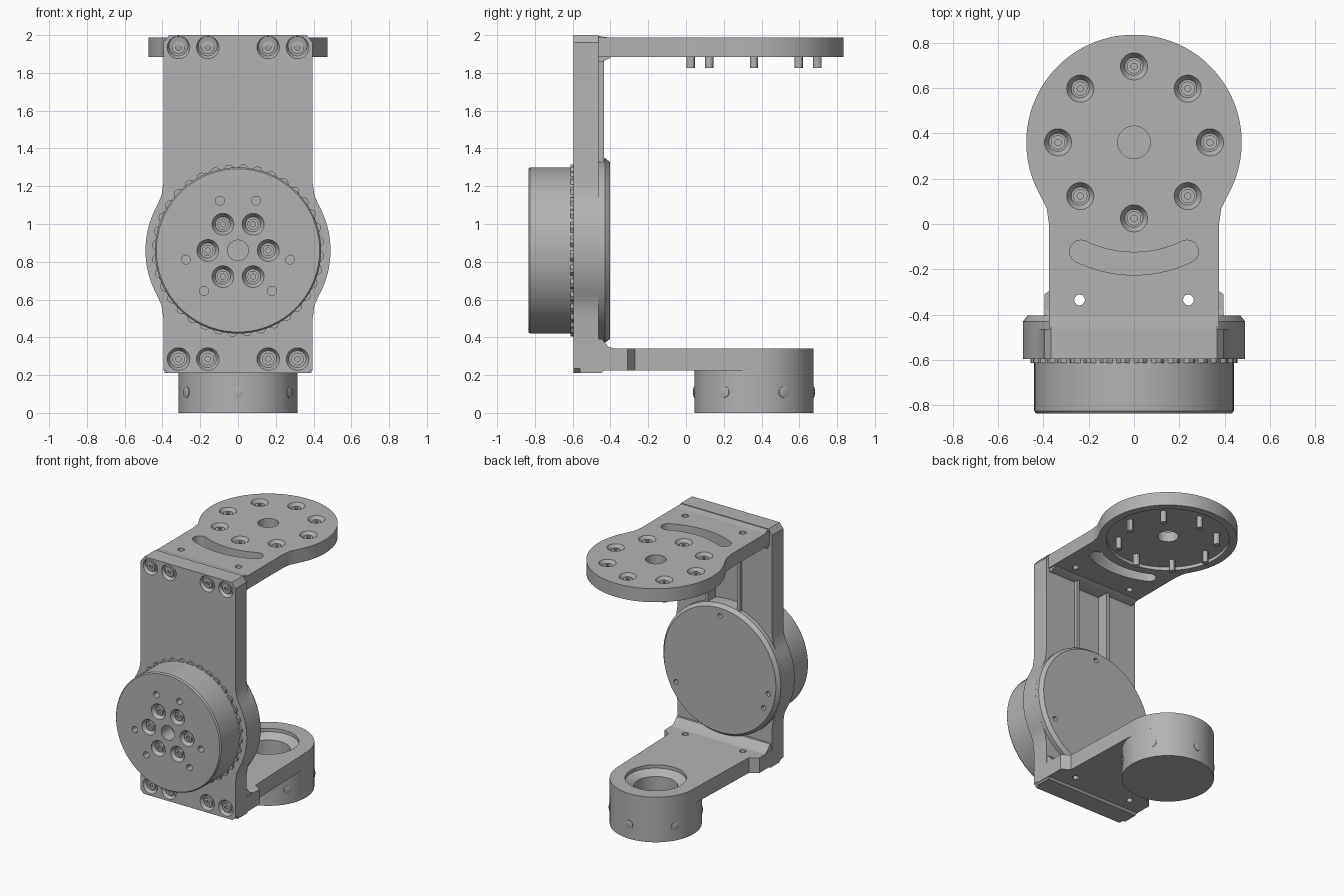
import bpy, bmesh
from math import sin, cos, radians, pi
from mathutils import Vector

if "Cube" in bpy.data.objects:
    bpy.data.objects.remove(bpy.data.objects["Cube"], do_unlink=True)

grey = bpy.data.materials.new("Satin grey")
grey.use_nodes = True
COLOUR = (0.45, 0.45, 0.45, 1)
grey.diffuse_color = COLOUR
grey.node_tree.nodes["Principled BSDF"].inputs["Base Color"].default_value = COLOUR
parts = []


def place(axis, a, b, h):
    """Profile coordinates a, b and height h along the given axis."""
    return Vector({"X": (h, a, b), "Y": (a, h, b), "Z": (a, b, h)}[axis])


def loft(bm, rings):
    """Closed solid through a list of equal point rings."""
    loops = [[bm.verts.new(p) for p in ring] for ring in rings]
    n = len(loops[0])
    for low, high in zip(loops, loops[1:]):
        for i in range(n):
            j = (i + 1) % n
            bm.faces.new((low[i], low[j], high[j], high[i]))
    bm.faces.new(loops[0][::-1])
    bm.faces.new(loops[-1])


def lathe(bm, axis, centre, profile, n=24):
    """Solid of revolution; profile is a list of (radius, height)."""
    loft(bm, [[place(axis, centre[0] + r * cos(2 * pi * i / n),
                     centre[1] + r * sin(2 * pi * i / n), h) for i in range(n)]
              for r, h in profile])


def prism(bm, axis, outline, lo, hi):
    loft(bm, [[place(axis, a, b, h) for a, b in outline] for h in (lo, hi)])


def finish(bm, name, keep=True):
    bmesh.ops.recalc_face_normals(bm, faces=bm.faces)
    mesh = bpy.data.meshes.new(name)
    bm.to_mesh(mesh)
    bm.free()
    ob = bpy.data.objects.new(name, mesh)
    bpy.context.collection.objects.link(ob)
    mesh.materials.append(grey)
    if keep:
        parts.append(ob)
    return ob


def turned(name, axis, centres, profile, n=24, keep=True):
    bm = bmesh.new()
    for c in centres:
        lathe(bm, axis, c, profile, n)
    return finish(bm, name, keep)


def extruded(name, axis, outline, lo, hi, keep=True):
    bm = bmesh.new()
    prism(bm, axis, outline, lo, hi)
    return finish(bm, name, keep)


def cut(target, cutter):
    cutter.hide_render = True
    mod = target.modifiers.new("Cut", "BOOLEAN")
    mod.operation, mod.solver, mod.object = "DIFFERENCE", "EXACT", cutter
    bpy.context.view_layer.objects.active = target
    bpy.ops.object.modifier_apply(modifier=mod.name)
    bpy.data.objects.remove(cutter, do_unlink=True)


def holes(target, axis, centres, profile, n=24):
    cut(target, turned("hole_cutter", axis, centres, profile, n, keep=False))


def arc(cx, cy, r, start, end, steps):
    return [(cx + r * cos(radians(start + (end - start) * i / steps)),
             cy + r * sin(radians(start + (end - start) * i / steps)))
            for i in range(steps + 1)]


def circle_points(centre, r, angles):
    return [arc(*centre, r, a, a, 1)[0] for a in angles]


def mirror(right):
    """Close a right-hand outline with its mirror image."""
    return right + [(-a, b) for a, b in reversed(right)]


HUB = (0, 0.86)
AXLE = (0, 0.36)

# Upright plate with rounded bulge around the motor
side = [(0.37, 0.21), (0.395, 0.235), (0.395, 0.50), (0.405, 0.57)]
side += arc(*HUB, 0.49, -29, 29, 20)
side += [(0.405, 1.15), (0.395, 1.22), (0.395, 1.96), (0.365, 2.0)]
plate = extruded("upright_plate", "Y", mirror(side), -0.595, -0.462)
cut(plate, extruded("channel_cutter", "Y",
                    [(-0.12, 1.2), (0.12, 1.2), (0.12, 1.89), (-0.12, 1.89)],
                    -0.52, -0.3, keep=False))
bolts = [(x, z) for x in (-0.315, -0.16, 0.16, 0.315) for z in (0.285, 1.935)]
holes(plate, "Y", bolts, [(0.06, -0.7), (0.06, -0.595), (0.045, -0.57)])
turned("plate_bolts", "Y", bolts, [(0.034, -0.56), (0.034, -0.588), (0.015, -0.588), (0.015, -0.572)], 12)

# Rails beside the rear channel
for s, label in ((1, "left"), (-1, "right")):
    extruded(label + "_channel_rail", "Y",
             [(s * 0.12, 1.25), (s * 0.145, 1.25), (s * 0.145, 1.9), (s * 0.12, 1.9)],
             -0.5, -0.435)

# Motor housing behind the plate
housing = turned("motor_housing", "Y", [HUB],
                 [(0.47, -0.585), (0.49, -0.57), (0.49, -0.43), (0.468, -0.403)], 72)
holes(housing, "Y", circle_points(HUB, 0.41, (90, -27, 190, 207)),
      [(0.018, -0.44), (0.018, -0.3)], 12)

# Output drum on the front, with its bolt circle
drum = turned("output_drum", "Y", [HUB],
              [(0.44, -0.59), (0.44, -0.825), (0.432, -0.835)], 72)
holes(drum, "Y", [HUB], [(0.055, -0.9), (0.055, -0.72)])
ring = circle_points(HUB, 0.16, range(0, 360, 60))
holes(drum, "Y", ring, [(0.058, -0.9), (0.058, -0.835), (0.04, -0.805)])
holes(drum, "Y", circle_points(HUB, 0.28, (70, 110, 190, 230, 310, 350)),
      [(0.024, -0.9), (0.024, -0.78)], 12)
turned("drum_bolts", "Y", ring, [(0.03, -0.80), (0.03, -0.825), (0.014, -0.825), (0.014, -0.81)], 12)

# Fine toothed rim between drum and plate
teeth = [p for i in range(72) for p in circle_points(
    HUB, 0.456 if i % 2 else 0.44, (i * 5, i * 5 + 2.5))]
extruded("toothed_rim", "Y", teeth, -0.612, -0.59)

# Upper arm ending in a round flange
arm = [(0.375, -0.56), (0.375, 0.0), (0.385, 0.07)] + arc(*AXLE, 0.475, -28, 90, 32)[:-1]
upper = extruded("upper_arm", "Z", mirror(arm) + [], 1.885, 1.987)
holes(upper, "Z", [AXLE], [(0.42, 1.8), (0.42, 1.91)], 64)
holes(upper, "Z", [AXLE], [(0.072, 1.8), (0.072, 2.1)])
flange = circle_points(AXLE, 0.335, range(0, 360, 45))
holes(upper, "Z", flange, [(0.04, 1.955), (0.06, 1.987), (0.06, 2.1)])
holes(upper, "Z", [(-0.24, -0.335), (0.24, -0.335)], [(0.024, 1.8), (0.024, 2.1)], 12)
turned("flange_screws", "Z", flange,
       [(0.022, 1.825), (0.022, 1.94), (0.032, 1.95), (0.032, 1.97), (0.014, 1.97), (0.014, 1.958)], 12)

# Curved slot through the upper arm
slot = arc(*AXLE, 0.585, -116, -64, 20)
slot += arc(*circle_points(AXLE, 0.535, [-64])[0], 0.05, -64, 116, 8)[1:-1]
slot += arc(*AXLE, 0.485, -64, -116, 20)
slot += arc(*circle_points(AXLE, 0.535, [-116])[0], 0.05, 64, -116 + 360, 8)[1:-1]
cut(upper, extruded("slot_cutter", "Z", slot, 1.8, 2.1, keep=False))

# Corner gussets joining the arms to the plate
extruded("upper_gusset", "X",
         [(-0.595, 2.0), (-0.46, 1.995), (-0.41, 1.987), (-0.40, 1.88), (-0.44, 1.86), (-0.56, 1.86)],
         -0.365, 0.365)
extruded("lower_gusset", "X",
         [(-0.56, 0.21), (-0.45, 0.21), (-0.435, 0.225), (-0.38, 0.225),
          (-0.38, 0.34), (-0.41, 0.35), (-0.445, 0.39), (-0.56, 0.39)],
         -0.39, 0.39)

# Lower arm and its bearing cup
low = [(0.395, -0.56), (0.395, -0.31), (0.335, -0.27)] + arc(*AXLE, 0.315, 0, 90, 24)[:-1]
lower = extruded("lower_arm", "Z", mirror(low), 0.225, 0.34)
bore = [(0.15, 0.08), (0.15, 0.28), (0.175, 0.30), (0.21, 0.315), (0.21, 0.6)]
holes(lower, "Z", [AXLE], bore, 48)
holes(lower, "Z", [(-0.24, -0.335), (0.24, -0.335)], [(0.024, 0.1), (0.024, 0.5)], 12)
cup = turned("bearing_cup", "Z", [AXLE], [(0.315, 0.0), (0.315, 0.339)], 72)
holes(cup, "Z", [AXLE], bore, 48)

# Radial set screws around the cup
bm = bmesh.new()
for a in range(30, 360, 60):
    d = Vector((cos(radians(a)), sin(radians(a)), 0))
    u = Vector((-d.y, d.x, 0))
    mid = Vector((AXLE[0], AXLE[1], 0.11))
    loft(bm, [[mid + d * h + (u * cos(t * pi / 6) + Vector((0, 0, sin(t * pi / 6)))) * r
               for t in range(12)] for r, h in ((0.03, 0.29), (0.03, 0.318), (0.014, 0.322))])
finish(bm, "cup_set_screws")

# Smooth rounded surfaces, keep edges crisp
bpy.ops.object.select_all(action="DESELECT")
for ob in parts:
    ob.select_set(True)
bpy.context.view_layer.objects.active = parts[0]
bpy.ops.object.shade_smooth_by_angle(angle=radians(30))
